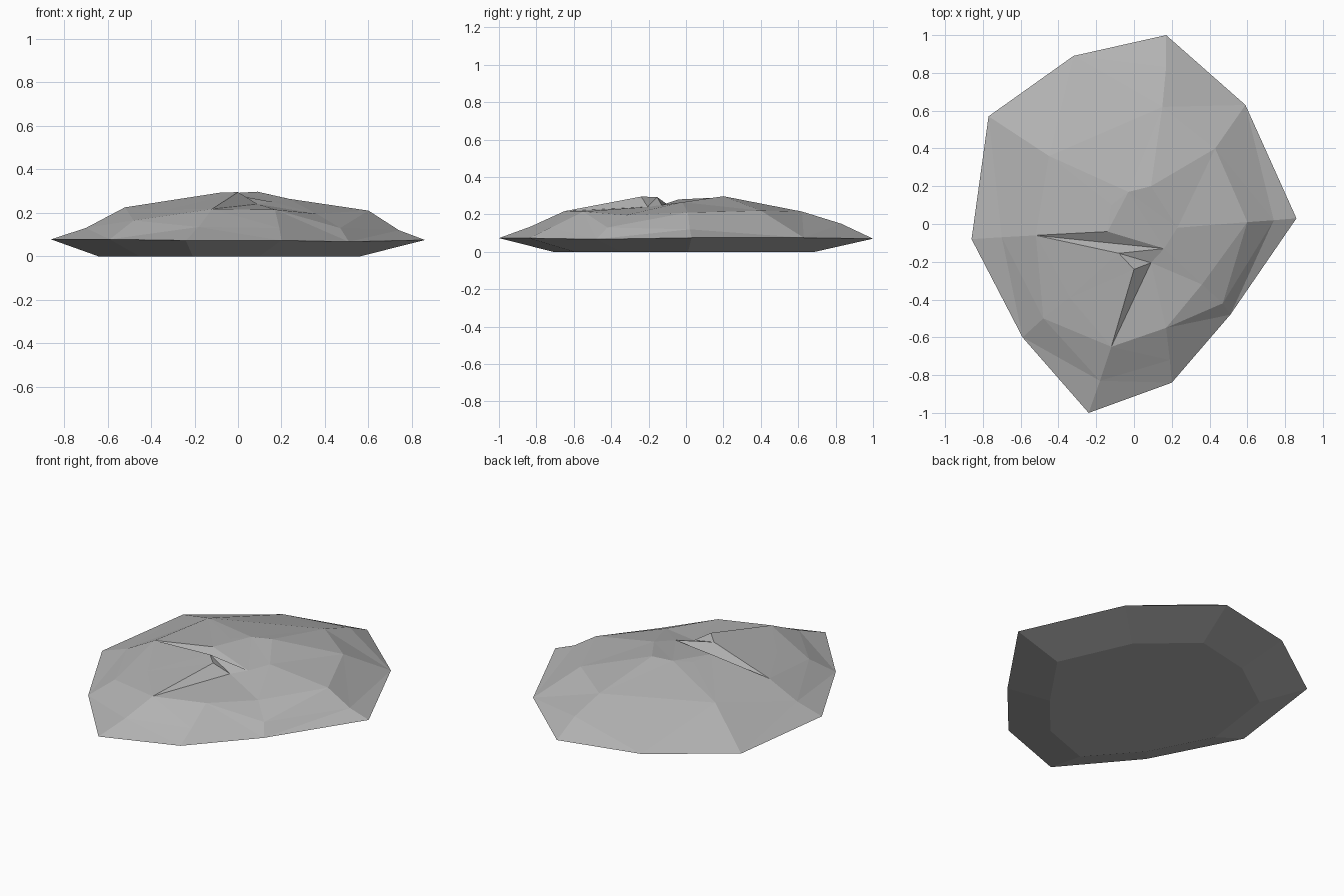
import bpy
import bmesh
from mathutils import Vector
from mathutils.geometry import delaunay_2d_cdt

if "Cube" in bpy.data.objects:
    bpy.data.objects.remove(bpy.data.objects["Cube"])

# Widest rim of the boulder, counterclockwise from the right
rim = [(.86, .03, .075), (.59, .63, .075), (.17, 1, .07), (-.32, .89, .075), (-.77, .57, .075),
       (-.86, -.08, .078), (-.59, -.60, .078), (-.24, -1, .073), (.20, -.84, .073), (.51, -.48, .067)]
# Shoulder above the rim
shoulder = [(.74, .02, .12), (.43, .40, .22), (.17, .83, .15), (-.45, .36, .22), (-.70, -.07, .13),
            (-.48, -.50, .165), (-.18, -.83, .135), (.19, -.72, .13), (.47, -.42, .13)]
# Upper plateau edge
plateau = [(.60, .01, .21), (.15, .62, .215), (-.52, -.06, .225), (-.34, -.39, .212),
           (-.12, -.65, .217), (.17, -.55, .215), (.36, -.32, .196)]
# Crest, shallow basin and raised chip
crest = [(.09, .20, .297), (-.03, .17, .29), (-.12, .10, .28), (-.14, -.04, .28),
         (.23, -.02, .265), (.16, -.13, .25), (-.08, -.155, .293), (0, -.24, .295), (.09, -.205, .24)]

points = [Vector(p) for p in rim + shoulder + plateau + crest]
n, s = len(rim), len(rim) + len(shoulder)
c = s + len(plateau)


# Ridge lines that must stay as edges
def chain(*ids):
    return list(zip(ids, ids[1:]))


edges = [(i, (i + 1) % n) for i in range(n)]
edges += chain(0, n, s, c + 4)                       # right ridge
edges += chain(2, n + 2, s + 1, c)                   # back ridge
edges += chain(5, n + 4, s + 2, c + 5)               # left ridge
edges += chain(7, n + 6, s + 4, c + 7, c + 8, s + 4)  # chip face
edges += chain(s + 4, s + 5, s + 6, s)               # front plateau edge
edges += chain(c + 7, c + 6, c + 8)                  # chip top
edges += chain(c, c + 1, c + 2, c + 3)               # crest line
edges += chain(n + 3, c + 2) + chain(n + 3, c + 3) + chain(1, n + 1, s)
edges += chain(c + 5, s + 6) + chain(n + 3, 4)

co, _, faces, orig, _, _ = delaunay_2d_cdt([p.xy for p in points], edges, [], 0, 1e-5)

bm = bmesh.new()
top = [bm.verts.new((v.x, v.y, points[o[0]].z if o else .22)) for v, o in zip(co, orig)]
for f in faces:
    bm.faces.new([top[i] for i in f])

# Undercut skirt and flat base
rim_verts = [next(v for v, o in zip(top, orig) if i in o) for i in range(n)]
base = [bm.verts.new((v.co.x * .70 - .04, v.co.y * .70 - .01, 0)) for v in rim_verts]
for i in range(n):
    j = (i + 1) % n
    bm.faces.new((rim_verts[i], base[i], base[j], rim_verts[j]))
bm.faces.new(base[::-1])
bmesh.ops.recalc_face_normals(bm, faces=bm.faces)

mesh = bpy.data.meshes.new("flat_boulder")
bm.to_mesh(mesh)
bm.free()
boulder = bpy.data.objects.new("flat_boulder", mesh)
bpy.context.collection.objects.link(boulder)

stone = bpy.data.materials.new("grey_stone")
stone.diffuse_color = (.45, .45, .45, 1)
stone.use_nodes = True
stone.node_tree.nodes["Principled BSDF"].inputs["Base Color"].default_value = stone.diffuse_color
mesh.materials.append(stone)
